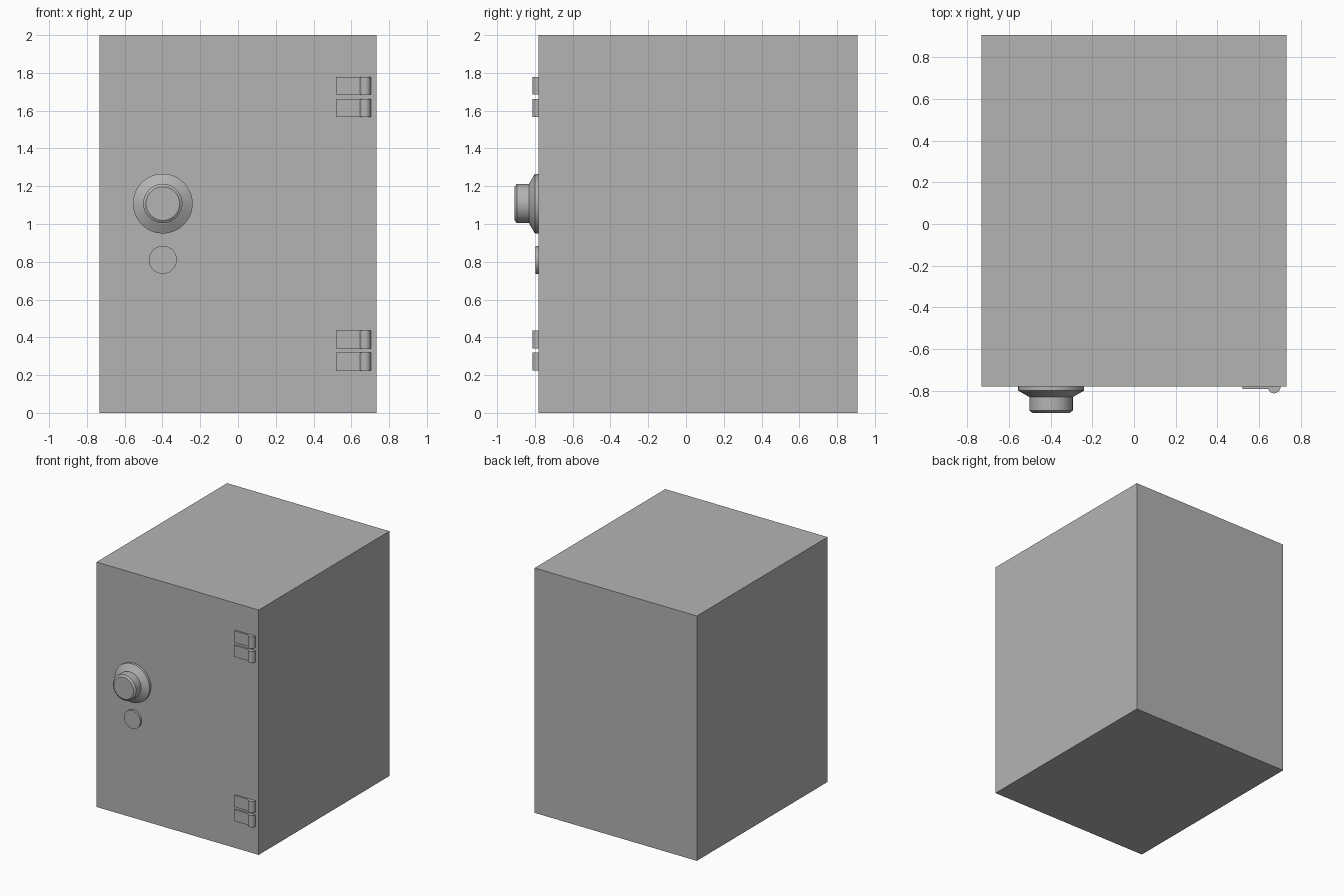
import bpy, bmesh, math
from mathutils import Matrix

if "Cube" in bpy.data.objects:
    bpy.data.objects.remove(bpy.data.objects["Cube"])

FRONT = -0.78   # plane of the front face

# Dark grey paint shared by every part
paint = bpy.data.materials.new("dark_grey")
paint.diffuse_color = (0.456, 0.456, 0.456, 1)
paint.use_nodes = True
paint.node_tree.nodes["Principled BSDF"].inputs["Base Color"].default_value = paint.diffuse_color


def add_object(name, bm, smooth=False):
    bmesh.ops.recalc_face_normals(bm, faces=bm.faces)
    mesh = bpy.data.meshes.new(name)
    bm.to_mesh(mesh)
    bm.free()
    mesh.materials.append(paint)
    ob = bpy.data.objects.new(name, mesh)
    bpy.context.collection.objects.link(ob)
    if smooth:
        bpy.ops.object.select_all(action='DESELECT')
        ob.select_set(True)
        bpy.context.view_layer.objects.active = ob
        bpy.ops.object.shade_smooth_by_angle(angle=math.radians(30))
    return ob


def box(name, x, y, z):
    bm = bmesh.new()
    bmesh.ops.create_cube(bm, size=1)
    for v in bm.verts:
        for i, (lo, hi) in enumerate((x, y, z)):
            v.co[i] = lo if v.co[i] < 0 else hi
    return add_object(name, bm)


def turned(name, x, z, profile, sides=48):
    """Revolve (radius, y) points around an axis pointing out of the door."""
    bm = bmesh.new()
    rings = [[bm.verts.new((x + r * math.cos(2 * math.pi * i / sides), y,
                            z + r * math.sin(2 * math.pi * i / sides)))
              for i in range(sides)] for r, y in profile]
    for a, b in zip(rings, rings[1:]):
        for i in range(sides):
            j = (i + 1) % sides
            bm.faces.new((a[i], a[j], b[j], b[i]))
    bm.faces.new(rings[0])
    bm.faces.new(rings[-1])
    return add_object(name, bm, smooth=True)


# Safe body
box("safe_body", (-0.733, 0.733), (FRONT, 0.907), (0, 2))

# Dial: flared base plate and chamfered knob
turned("dial_base", -0.398, 1.108,
       [(0.158, FRONT), (0.158, -0.80), (0.106, -0.83)])
turned("dial_knob", -0.398, 1.108,
       [(0.104, -0.83), (0.104, -0.896), (0.089, -0.907)])

# Round lock cover below the dial
turned("lock_cover", -0.398, 0.81, [(0.074, FRONT), (0.074, -0.798)])

# Hinges: a flat leaf and a rounded knuckle, two per hinge
for n, z in enumerate((1.732, 1.614, 0.388, 0.272)):
    box(f"hinge_leaf_{n}", (0.52, 0.66), (FRONT, -0.793), (z - 0.0475, z + 0.0475))
    bm = bmesh.new()
    bmesh.ops.create_cone(bm, cap_ends=True, segments=32, radius1=0.03,
                          radius2=0.03, depth=0.095,
                          matrix=Matrix.Translation((0.673, -0.783, z)))
    add_object(f"hinge_knuckle_{n}", bm, smooth=True)
